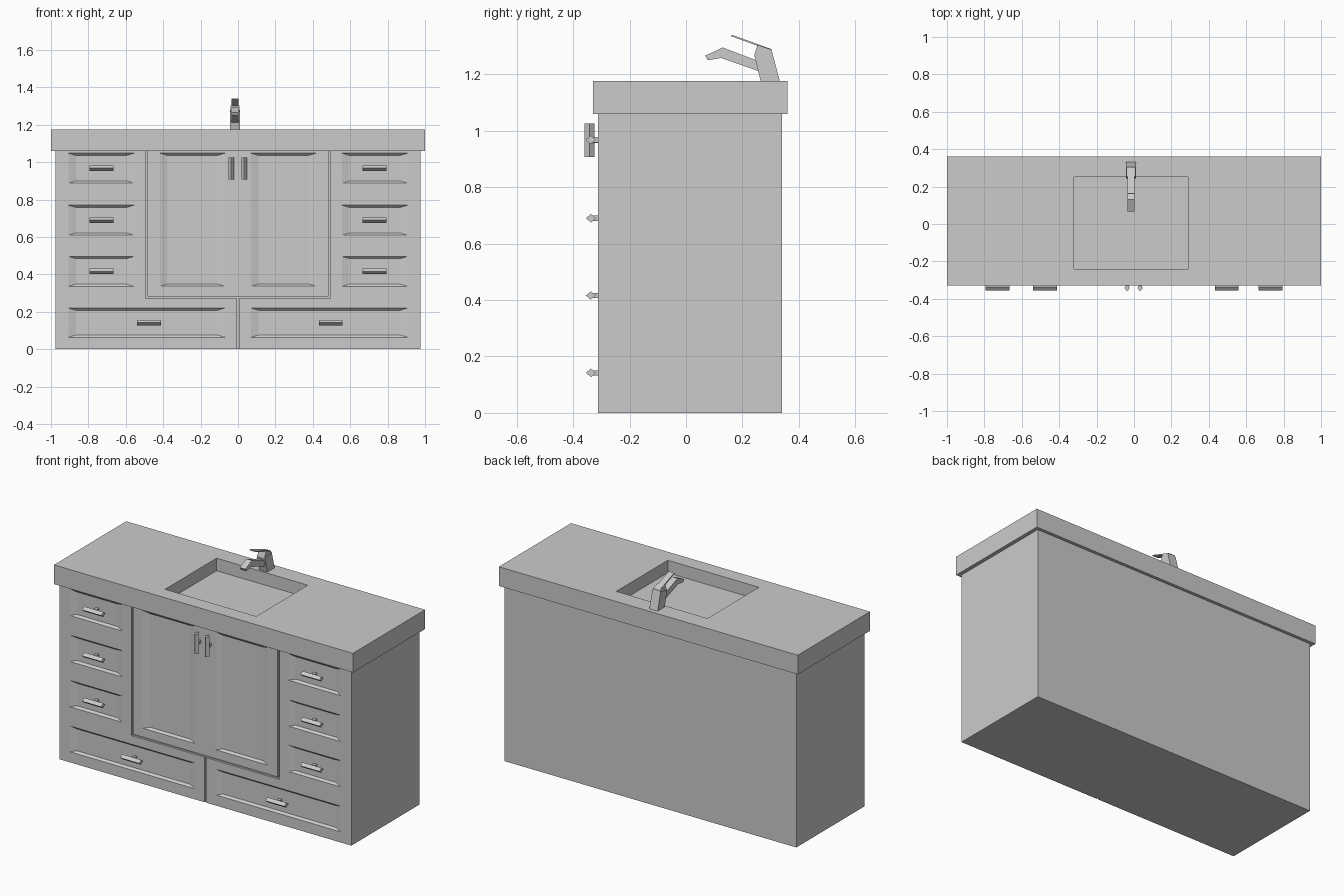
import bpy, bmesh
from mathutils import Vector

cube = bpy.data.objects.get("Cube")
if cube:
    bpy.data.objects.remove(cube, do_unlink=True)

grey = bpy.data.materials.new("plain_grey")
grey.use_nodes = True
grey.diffuse_color = (0.6, 0.6, 0.6, 1)
grey.node_tree.nodes["Principled BSDF"].inputs["Base Color"].default_value = (0.6, 0.6, 0.6, 1)


def finish(name, bm):
    bmesh.ops.recalc_face_normals(bm, faces=bm.faces)
    mesh = bpy.data.meshes.new(name)
    bm.to_mesh(mesh)
    bm.free()
    mesh.materials.append(grey)
    obj = bpy.data.objects.new(name, mesh)
    bpy.context.collection.objects.link(obj)
    return obj


def loft(bm, start, end):
    """Closed solid between two matching loops of points."""
    a = [bm.verts.new(p) for p in start]
    b = [bm.verts.new(p) for p in end]
    bm.faces.new(a)
    bm.faces.new(b[::-1])
    for i in range(len(a)):
        j = (i + 1) % len(a)
        bm.faces.new((a[i], b[i], b[j], a[j]))


def rect(x0, x1, z0, z1, y):
    return [(x0, y, z0), (x1, y, z0), (x1, y, z1), (x0, y, z1)]


def add_box(bm, x, y, z):
    loft(bm, rect(*x, *z, y[0]), rect(*x, *z, y[1]))


def side_prism(name, outline, x0, x1):
    """Extrude a (y, z) outline across x."""
    bm = bmesh.new()
    loft(bm, [(x0, y, z) for y, z in outline], [(x1, y, z) for y, z in outline])
    return finish(name, bm)


def cut(target, cutter):
    mod = target.modifiers.new("cut", "BOOLEAN")
    mod.operation, mod.solver, mod.object = "DIFFERENCE", "EXACT", cutter
    graph = bpy.context.evaluated_depsgraph_get()
    target.data = bpy.data.meshes.new_from_object(target.evaluated_get(graph))
    target.modifiers.clear()
    bpy.data.objects.remove(cutter, do_unlink=True)


FRONT, DEPTH = -0.312, 0.012
COUNTER = 1.06
ROWS = [0.968, 0.69, 0.416]
LOW_ROW = 0.142

# Cabinet carcass
bm = bmesh.new()
add_box(bm, (-0.977, 0.977), (FRONT, 0.341), (0, COUNTER))
cabinet = finish("cabinet", bm)

# Recessed drawer and door panels: steep top and bottom, shallow sides
panels = [(0.556, 0.907, z - 0.08, z + 0.08) for z in ROWS]
panels += [(0.07, 0.907, LOW_ROW - 0.078, LOW_ROW + 0.078), (0.07, 0.417, 0.337, 1.048)]
bm = bmesh.new()
for x0, x1, z0, z1 in panels:
    for s in (-1, 1):
        xa, xb = sorted((s * x0, s * x1))
        loft(bm, rect(xa - 0.04, xb + 0.04, z0 - 0.012, z1 + 0.012, FRONT - DEPTH),
             rect(xa + 0.04, xb - 0.04, z0 + 0.012, z1 - 0.012, FRONT + DEPTH))
cut(cabinet, finish("panel_cutter", bm))

# Gap around the doors and between the two low drawers
half = [(0.005, -0.1), (0.005, 0.272), (0.495, 0.272), (0.495, COUNTER - 0.001),
        (0.484, COUNTER - 0.001), (0.484, 0.283)]
gap = half + [(-x, z) for x, z in reversed(half)]
bm = bmesh.new()
loft(bm, [(x, FRONT - 0.05, z) for x, z in gap], [(x, FRONT + DEPTH, z) for x, z in gap])
cut(cabinet, finish("gap_cutter", bm))

# Countertop with sunken basin
bm = bmesh.new()
add_box(bm, (-1, 1), (-0.33, 0.36), (COUNTER, 1.176))
countertop = finish("countertop", bm)
bm = bmesh.new()
add_box(bm, (-0.32, 0.29), (-0.24, 0.252), (1.1, 1.3))
cut(countertop, finish("basin_cutter", bm))


# Diamond bar handles, each on one short post
def handle(name, x, z, upright=False):
    bm = bmesh.new()
    cy = -0.342 if upright else -0.337
    r, w, length = 0.018, 0.015, 0.059 if upright else 0.064
    diamond = [(-r, 0), (0, w), (r, 0), (0, -w)]

    def end(t):
        if upright:
            return [(x + a, cy + d, z + t) for d, a in diamond]
        return [(x + t, cy + d, z + a) for d, a in diamond]

    loft(bm, end(-length), end(length))
    add_box(bm, (x - 0.009, x + 0.009), (cy, FRONT + 0.02), (z - 0.009, z + 0.009))
    finish(name, bm)


for side, s in (("left", 1), ("right", -1)):
    for i, z in enumerate(ROWS):
        handle(f"{side}_drawer_handle_{i + 1}", s * 0.73, z)
    handle(f"{side}_low_drawer_handle", 0.01 + s * 0.486, LOW_ROW)
    handle(f"{side}_door_handle", -0.002 + s * 0.035, 0.966, upright=True)

# Tap: leaning body, wedge head, bent spout and thin lever
side_prism("tap_body", [(0.266, 1.17), (0.334, 1.17), (0.305, 1.28), (0.242, 1.268)], -0.043, 0.012)
side_prism("tap_head", [(0.242, 1.268), (0.305, 1.28), (0.303, 1.288), (0.254, 1.304)], -0.04, 0.009)
side_prism("tap_spout", [(0.068, 1.266), (0.13, 1.295), (0.27, 1.242), (0.27, 1.207),
                         (0.124, 1.258), (0.077, 1.25)], -0.035, 0.002)
side_prism("tap_lever", [(0.16, 1.335), (0.163, 1.34), (0.304, 1.289), (0.3, 1.284)], -0.035, 0.002)
